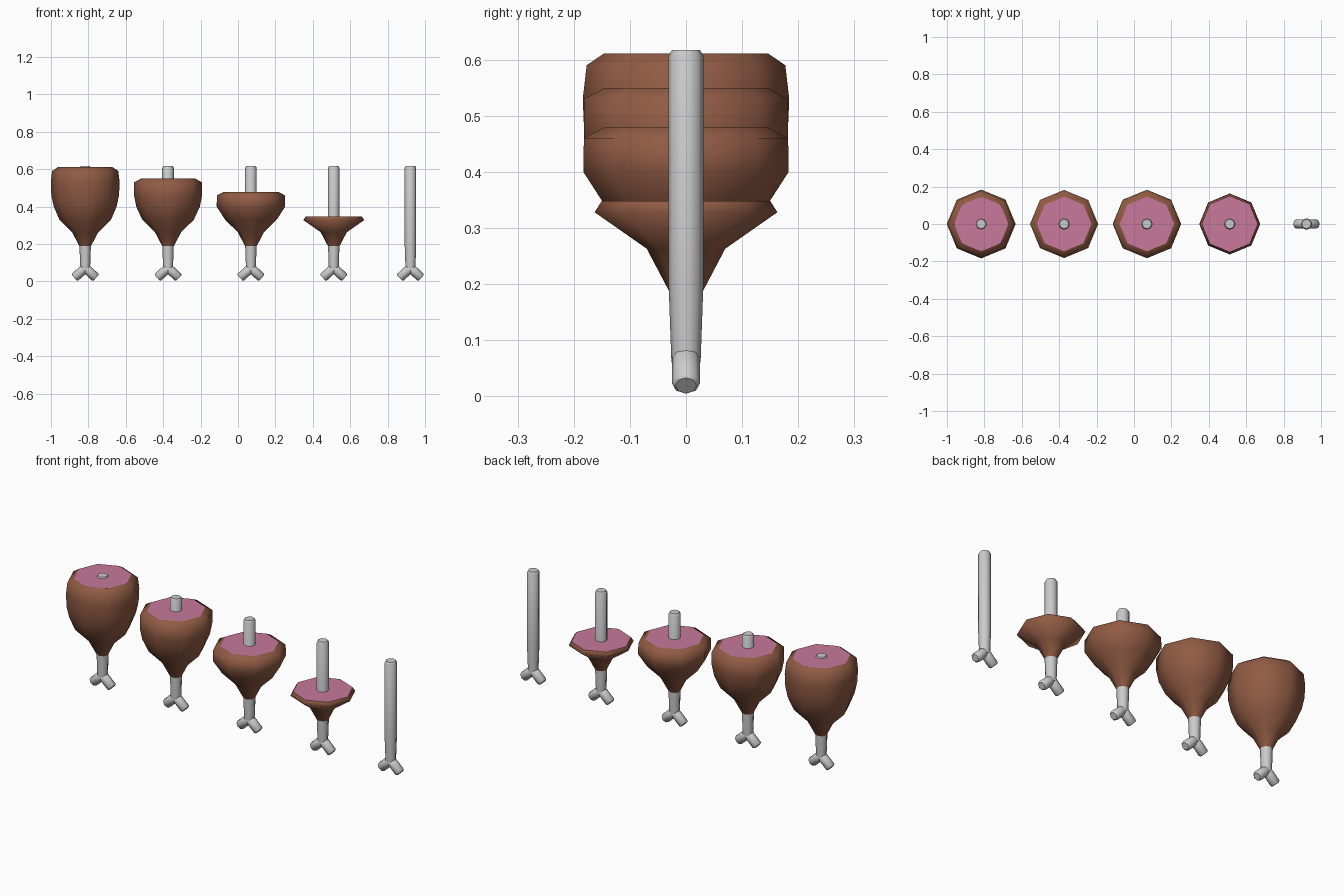
import bpy, bmesh, math
from mathutils import Matrix, Vector

if "Cube" in bpy.data.objects:
    bpy.data.objects.remove(bpy.data.objects["Cube"])

SIDES = 8


def material(name, rgb):
    m = bpy.data.materials.new(name)
    m.diffuse_color = (*rgb, 1)
    m.use_nodes = True
    m.node_tree.nodes["Principled BSDF"].inputs["Base Color"].default_value = m.diffuse_color
    return m


skin = material("roasted_skin", (0.283, 0.105, 0.058))
pink = material("cut_meat", (0.58, 0.19, 0.33))


def lathe(bm, profile, matrix=Matrix()):
    """Capped solid of revolution from (radius, height) points; returns the top face."""
    rings = []
    for r, z in profile:
        rings.append([bm.verts.new(matrix @ Vector((
            r * math.cos(2 * math.pi * i / SIDES),
            r * math.sin(2 * math.pi * i / SIDES), z))) for i in range(SIDES)])
    for a, b in zip(rings, rings[1:]):
        for i in range(SIDES):
            j = (i + 1) % SIDES
            bm.faces.new((a[i], a[j], b[j], b[i])).smooth = True
    bottom = bm.faces.new(rings[0][::-1])
    top = bm.faces.new(rings[-1])
    for e in list(bottom.edges) + list(top.edges):
        e.smooth = False
    return top


def finish(bm, name, x, mats=()):
    mesh = bpy.data.meshes.new(name)
    bm.to_mesh(mesh)
    bm.free()
    for m in mats:
        mesh.materials.append(m)
    ob = bpy.data.objects.new(name, mesh)
    ob.location.x = x
    bpy.context.collection.objects.link(ob)


def bone(name, x):
    bm = bmesh.new()
    # shaft
    lathe(bm, [(0.026, 0.06), (0.031, 0.20), (0.031, 0.607), (0.025, 0.617)])
    # two knuckles forking down and outwards
    for side in (-1, 1):
        start, end = Vector((-side * 0.004, 0, 0.076)), Vector((side * 0.058, 0, 0.019))
        d = end - start
        turn = d.to_track_quat('Z', 'Y').to_matrix().to_4x4()
        n = d.length
        lathe(bm, [(0.02, 0), (0.025, 0.01), (0.025, n - 0.006), (0.019, n)],
              Matrix.Translation(start) @ turn)
    finish(bm, name, x)


def meat(name, x, upper):
    bm = bmesh.new()
    lower = [(0.022, 0.170), (0.030, 0.187), (0.070, 0.263)]
    top = lathe(bm, lower + upper)
    top.material_index = 1
    finish(bm, name, x, (skin, pink))


# meat profiles above the ankle, from whole to nearly eaten
stages = [
    [(0.138, 0.33), (0.168, 0.40), (0.181, 0.46), (0.184, 0.53), (0.177, 0.59), (0.146, 0.611)],
    [(0.138, 0.33), (0.170, 0.40), (0.182, 0.46), (0.182, 0.53), (0.146, 0.549)],
    [(0.138, 0.33), (0.183, 0.40), (0.182, 0.46), (0.146, 0.479)],
    [(0.163, 0.328), (0.150, 0.348)],
]
for k, upper in enumerate(stages):
    x = -0.817 + 0.443 * k
    bone(f"bone_{k + 1}", x)
    meat(f"meat_{k + 1}", x, upper)

# bare bone
bone("bare_bone", 0.922)
